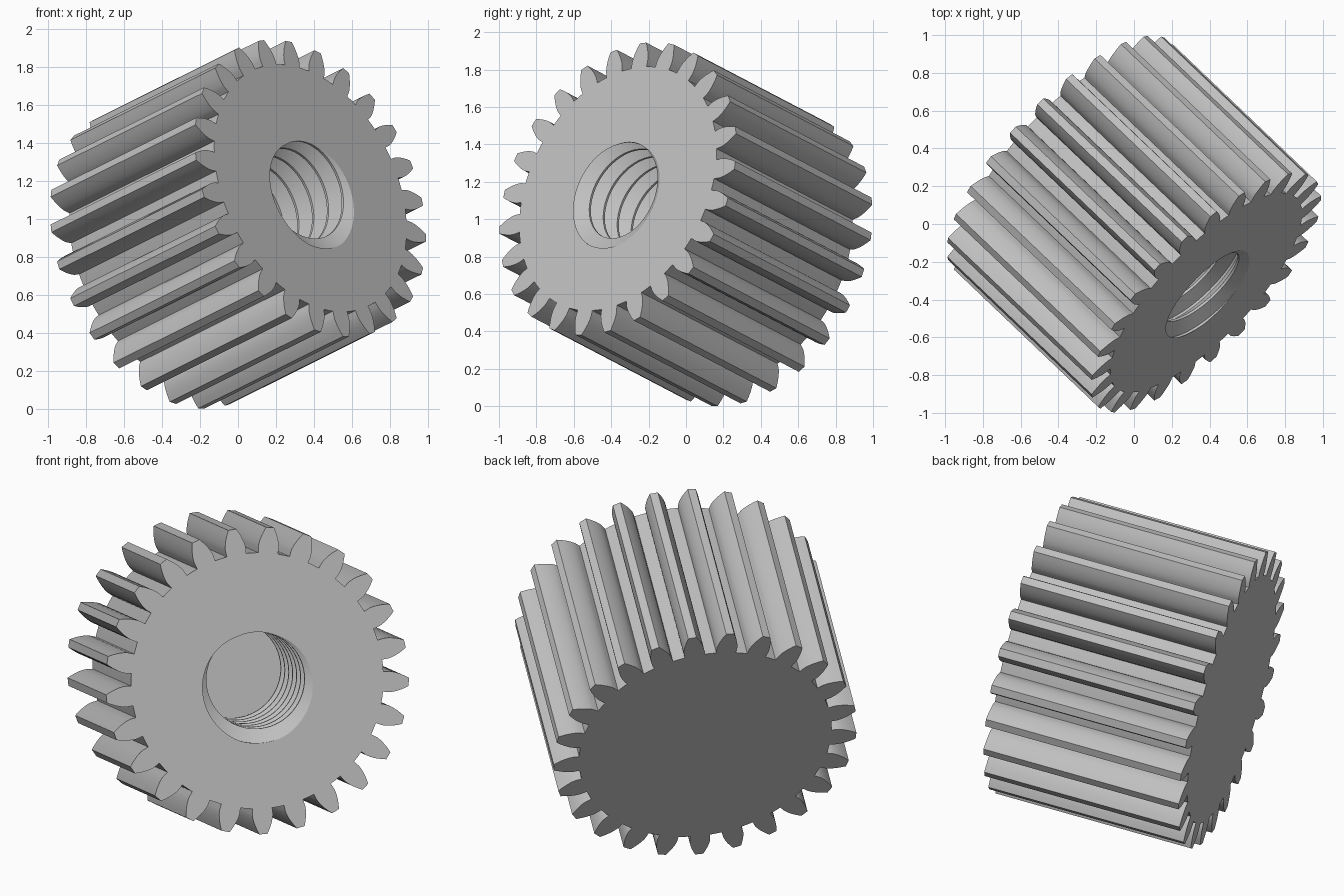
import bpy, bmesh, math
from mathutils import Matrix, Vector

cube = bpy.data.objects.get("Cube")
if cube:
    bpy.data.objects.remove(cube, do_unlink=True)

# Gear dimensions
TEETH = 25
TIP_R = 0.832
MODULE = TIP_R / (TEETH / 2 + 1)
PITCH_R = MODULE * TEETH / 2
ROOT_R = PITCH_R - 1.25 * MODULE
BASE_R = PITCH_R * math.cos(math.radians(20))
HALF = 0.561                      # half the face width
PHASE = math.radians(9.2)         # direction of the first tooth

# Threaded blind hole
MINOR_R, MAJOR_R = 0.264, 0.338
THREAD_PITCH = 0.115
DEPTH = 0.78
COLS = 96


def involute(r):
    a = math.acos(min(1, BASE_R / r))
    return math.tan(a) - a


def tooth_profile():
    """Closed outline of the gear, anticlockwise."""
    at_base = math.pi / 2 / TEETH + involute(PITCH_R)
    radii = [BASE_R + (TIP_R - BASE_R) * (k / 6) ** 1.3 for k in range(7)]
    flank = [(ROOT_R, at_base)] + [(r, at_base - involute(r)) for r in radii]
    pts = []
    for t in range(TEETH):
        mid = PHASE + t * math.tau / TEETH
        side = [(r, mid - a) for r, a in flank]
        side += [(r, mid + a) for r, a in reversed(flank)]
        side.append((ROOT_R, mid + math.pi / TEETH))
        pts += [(r * math.cos(a), r * math.sin(a)) for r, a in side]
    return pts


def thread_radius(phase):
    """Flat-topped V thread: widest at whole phases."""
    f = abs((phase % 1) - 0.5)
    t = min(1, max(0, (f - 0.06) / 0.38))
    return MINOR_R + (MAJOR_R - MINOR_R) * t


bm = bmesh.new()

# Toothed wall and plain rear face
outline = tooth_profile()
front = [bm.verts.new((x, y, HALF)) for x, y in outline]
back = [bm.verts.new((x, y, -HALF)) for x, y in outline]
n = len(outline)
for i in range(n):
    j = (i + 1) % n
    bm.faces.new((back[i], back[j], front[j], front[i]))
bm.faces.new(back[::-1])

# Helical hole wall, trimmed at the mouth and the floor
turns = int(DEPTH / THREAD_PITCH) + 3
steps = [m + f for m in range(-2, turns) for f in (0.06, 0.44, 0.56, 0.94)]
columns = []
for c in range(COLS + 1):
    lead = c / COLS + 0.25
    angle = math.tau * c / COLS
    col = []
    for s in steps:
        w = min(DEPTH, max(0, THREAD_PITCH * (s - lead)))
        r = thread_radius(w / THREAD_PITCH + lead)
        col.append(bm.verts.new((r * math.cos(angle), r * math.sin(angle), HALF - w)))
    columns.append(col)
for a, b in zip(columns, columns[1:]):
    for k in range(len(steps) - 1):
        bm.faces.new((a[k], b[k], b[k + 1], a[k + 1]))
bmesh.ops.remove_doubles(bm, verts=bm.verts[:], dist=1e-5)
bmesh.ops.dissolve_degenerate(bm, dist=1e-6, edges=bm.edges[:])

# Hole floor, then front face around the hole
def rim(z):
    return [e for e in bm.edges if len(e.link_faces) == 1
            and all(abs(v.co.z - z) < 1e-4 for v in e.verts)]

bmesh.ops.triangle_fill(bm, use_beauty=True, edges=rim(HALF - DEPTH), normal=(0, 0, 1))
bmesh.ops.triangle_fill(bm, use_beauty=True, edges=rim(HALF), normal=(0, 0, 1))
bmesh.ops.recalc_face_normals(bm, faces=bm.faces[:])

# Tilt the gear axis and lift it onto the floor
axis = Vector((0.681, -0.649, 0.339)).normalized()
u = Vector((-axis.y, axis.x, 0)).normalized()
v = axis.cross(u)
tilt = Matrix((u, v, axis)).transposed().to_4x4()
bm.transform(tilt)
low = min(p.co.z for p in bm.verts)
bm.transform(Matrix.Translation((0, 0, -low)))

mesh = bpy.data.meshes.new("spur_gear")
bm.to_mesh(mesh)
bm.free()
gear = bpy.data.objects.new("spur_gear", mesh)
bpy.context.collection.objects.link(gear)

# Plain grey metal
colour = (0.527, 0.527, 0.527, 1)
mat = bpy.data.materials.new("grey_metal")
mat.use_nodes = True
mat.diffuse_color = colour
mat.node_tree.nodes["Principled BSDF"].inputs["Base Color"].default_value = colour
mesh.materials.append(mat)

bpy.ops.object.select_all(action="DESELECT")
gear.select_set(True)
bpy.context.view_layer.objects.active = gear
bpy.ops.object.shade_smooth_by_angle(angle=math.radians(30))
